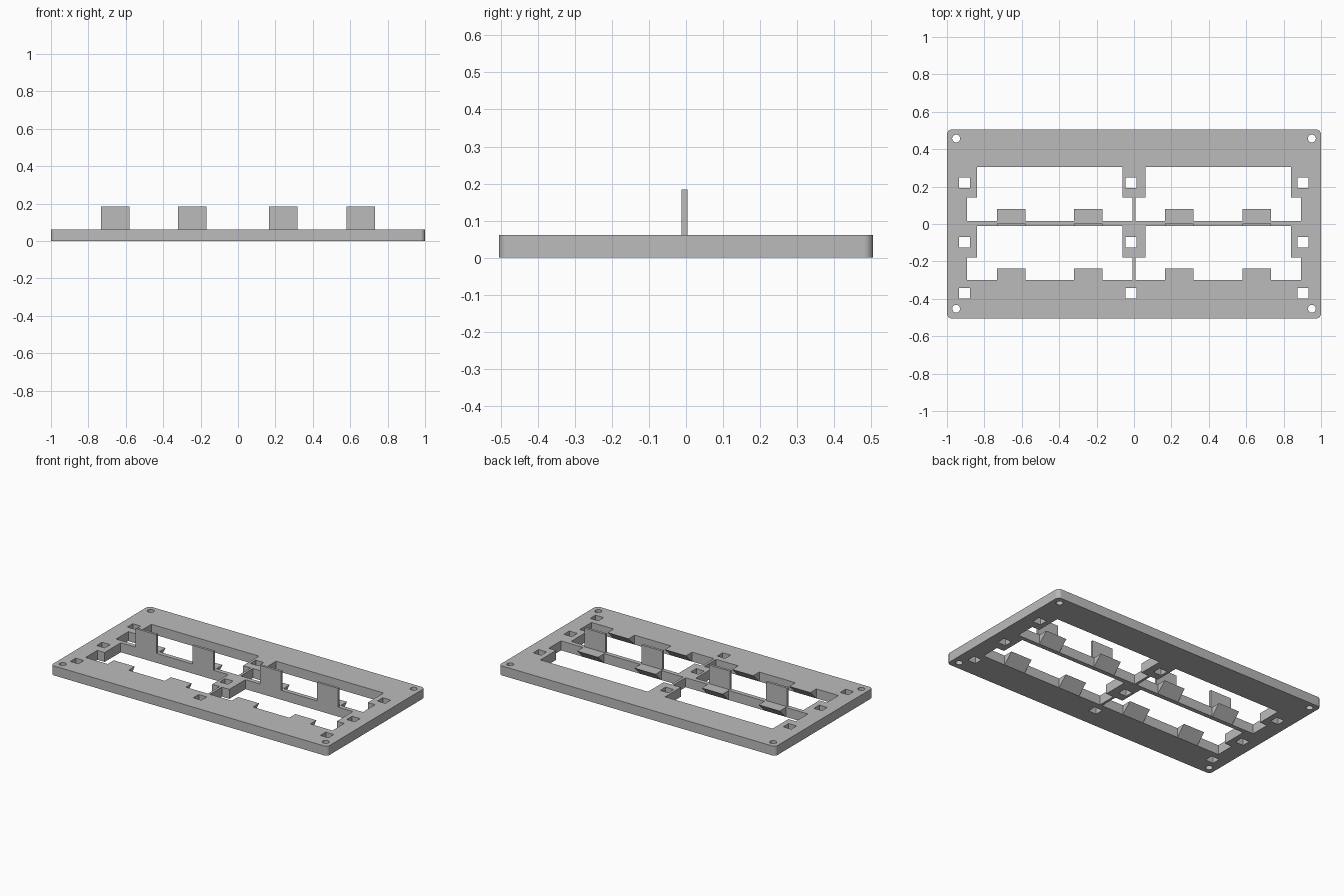
import bpy, bmesh, math

cube = bpy.data.objects.get("Cube")
if cube:
    bpy.data.objects.remove(cube)

THICK = 0.062
BAR_FRONT, BAR_BACK = -0.012, 0.016
OPEN_FRONT, OPEN_BACK = -0.30, 0.305
TAB_W = 0.152
TAB_X = (-0.657, -0.244, 0.242, 0.657)

grey = bpy.data.materials.new("plain grey")
grey.use_nodes = True
colour = (0.5, 0.5, 0.5, 1)
grey.diffuse_color = colour
grey.node_tree.nodes["Principled BSDF"].inputs["Base Color"].default_value = colour


def rect(x, y, w, h):
    return [(x + sx * w / 2, y + sy * h / 2)
            for sx, sy in ((-1, -1), (1, -1), (1, 1), (-1, 1))]


def circle(x, y, r, n=24):
    return [(x + r * math.cos(math.tau * i / n), y + r * math.sin(math.tau * i / n))
            for i in range(n)]


def rounded_rect(hx, hy, r, n=8):
    pts = []
    for q, (sx, sy) in enumerate(((1, 1), (-1, 1), (-1, -1), (1, -1))):
        for i in range(n + 1):
            a = math.pi / 2 * (q + i / n)
            pts.append((sx * (hx - r) + r * math.cos(a), sy * (hy - r) + r * math.sin(a)))
    return pts


def opening(side, narrow_y, step_y, wide_y):
    """Stepped window: narrow part to one end, wide part to the other."""
    pts = [(0.062, narrow_y), (0.84, narrow_y), (0.84, step_y), (0.893, step_y),
           (0.893, wide_y), (0.008, wide_y), (0.008, step_y), (0.062, step_y)]
    return [(side * x, y) for x, y in pts]


def prism(name, profile, x, width):
    """Extrude a (y, z) profile along x."""
    bm = bmesh.new()
    face = bm.faces.new([bm.verts.new((x - width / 2, y, z)) for y, z in profile])
    new = bmesh.ops.extrude_face_region(bm, geom=[face])["geom"]
    bmesh.ops.translate(bm, vec=(width, 0, 0),
                        verts=[v for v in new if isinstance(v, bmesh.types.BMVert)])
    bmesh.ops.recalc_face_normals(bm, faces=bm.faces)
    mesh = bpy.data.meshes.new(name)
    bm.to_mesh(mesh)
    bm.free()
    mesh.materials.append(grey)
    bpy.context.collection.objects.link(bpy.data.objects.new(name, mesh))


# Plate outline with windows, square holes and screw holes
outlines = [rounded_rect(1, 0.505, 0.026)]
for side in (-1, 1):
    outlines.append(opening(side, OPEN_BACK, 0.142, BAR_BACK))
    outlines.append(opening(side, BAR_FRONT, -0.178, OPEN_FRONT))
    for y in (-0.453, 0.457):
        outlines.append(circle(side * 0.951, y, 0.021))
for x in (-0.906, -0.016, 0.903):
    for y in (-0.369, -0.097, 0.22):
        outlines.append(rect(x, y, 0.058, 0.056))

curve = bpy.data.curves.new("frame_plate", "CURVE")
curve.dimensions = "2D"
curve.fill_mode = "BOTH"
curve.extrude = THICK / 2
for pts in outlines:
    spline = curve.splines.new("POLY")
    spline.points.add(len(pts) - 1)
    for p, (x, y) in zip(spline.points, pts):
        p.co = (x, y, 0, 1)
    spline.use_cyclic_u = True
temp = bpy.data.objects.new("plate_outline", curve)
bpy.context.collection.objects.link(temp)
bpy.context.view_layer.update()
mesh = bpy.data.meshes.new_from_object(
    temp.evaluated_get(bpy.context.evaluated_depsgraph_get()))
bpy.data.objects.remove(temp)
bm = bmesh.new()
bm.from_mesh(mesh)
bmesh.ops.remove_doubles(bm, verts=bm.verts, dist=0.0001)
bmesh.ops.translate(bm, verts=bm.verts, vec=(0, 0, THICK / 2))
bmesh.ops.recalc_face_normals(bm, faces=bm.faces)
bm.to_mesh(mesh)
bm.free()
mesh.materials.clear()
mesh.materials.append(grey)
plate = bpy.data.objects.new("frame_plate", mesh)
bpy.context.collection.objects.link(plate)
bpy.ops.object.select_all(action="DESELECT")
plate.select_set(True)
bpy.context.view_layer.objects.active = plate
bpy.ops.object.shade_smooth_by_angle(angle=math.radians(30))

# Upright tabs on the middle bar, and undercut wedges behind the bar and front rail
for i, x in enumerate(TAB_X, 1):
    prism(f"upright_tab_{i}", [(BAR_FRONT, 0), (BAR_FRONT + 0.016, 0),
                               (BAR_FRONT + 0.016, 0.184), (BAR_FRONT, 0.184)], x, TAB_W)
    for name, y in (("bar_wedge", BAR_BACK), ("rail_wedge", OPEN_FRONT)):
        prism(f"{name}_{i}", [(y, 0), (y + 0.063, THICK), (y, THICK)], x, TAB_W)
